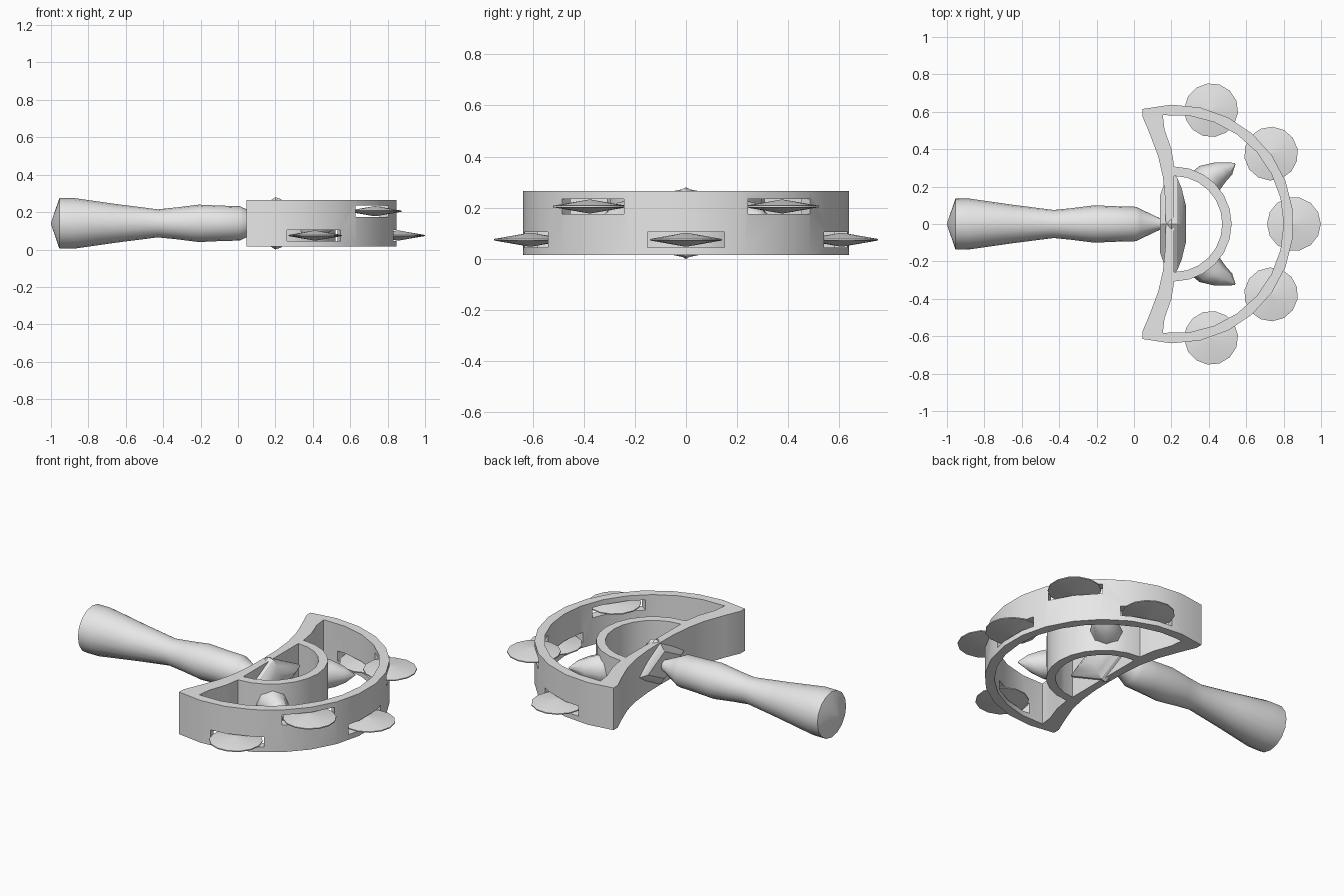
import bpy, bmesh, math
from mathutils import Vector

if "Cube" in bpy.data.objects:
    bpy.data.objects.remove(bpy.data.objects["Cube"])

grey = bpy.data.materials.new("plain grey")
grey.use_nodes = True
grey.diffuse_color = (0.8, 0.8, 0.8, 1)
grey.node_tree.nodes["Principled BSDF"].inputs["Base Color"].default_value = (0.8, 0.8, 0.8, 1)

MID = 0.14           # height of the central plane
CX = 0.215           # centre of the hoop arcs


def finish(name, bm):
    bmesh.ops.remove_doubles(bm, verts=bm.verts, dist=1e-5)
    bmesh.ops.recalc_face_normals(bm, faces=bm.faces)
    me = bpy.data.meshes.new(name)
    bm.to_mesh(me)
    bm.free()
    ob = bpy.data.objects.new(name, me)
    bpy.context.collection.objects.link(ob)
    me.materials.append(grey)
    return ob


def smooth(ob, angle=30):
    bpy.ops.object.select_all(action='DESELECT')
    ob.select_set(True)
    bpy.context.view_layer.objects.active = ob
    bpy.ops.object.shade_smooth_by_angle(angle=math.radians(angle))


def loft(name, rings):
    """Skin equal-length rings of points and cap both ends."""
    bm = bmesh.new()
    rows = [[bm.verts.new(p) for p in r] for r in rings]
    n = len(rows[0])
    for a, b in zip(rows, rows[1:]):
        for i in range(n):
            j = (i + 1) % n
            bm.faces.new((a[i], a[j], b[j], b[i]))
    bm.faces.new(rows[0])
    bm.faces.new(rows[-1])
    return finish(name, bm)


def prism(name, outline, z0, z1):
    return loft(name, [[(x, y, z) for x, y in outline] for z in (z0, z1)])


def arc(r, a0, a1, steps):
    angles = [math.radians(a0 + (a1 - a0) * i / steps) for i in range(steps + 1)]
    return [(CX + r * math.cos(a), r * math.sin(a)) for a in angles]


def cut(ob, cutter):
    mod = ob.modifiers.new("cut", 'BOOLEAN')
    mod.operation = 'DIFFERENCE'
    mod.solver = 'EXACT'
    mod.object = cutter
    bpy.ops.object.select_all(action='DESELECT')
    bpy.context.view_layer.objects.active = ob
    ob.select_set(True)
    bpy.ops.object.modifier_apply(modifier=mod.name)
    bpy.data.objects.remove(cutter)


def mirrored(points):
    """Points from the axis outwards, completed on the other side of y = 0."""
    return points + [(x, -y) for x, y in reversed(points) if y > 0]


# Crescent hoop with an inner half ring
back = [(0.045, 0.575), (0.085, 0.48), (0.13, 0.36), (0.155, 0.25), (0.168, 0.12), (0.17, 0)]
outer = arc(0.638, -105.5, 105.5, 15) + mirrored(back)
hoop = prism("hoop", outer, 0.015, 0.265)

inner_back = [(0.163, 0.505), (0.20, 0.40)]
crescent = (arc(0.585, -96, 96, 14) + inner_back + arc(0.307, 90, -90, 12)
            + [(x, -y) for x, y in reversed(inner_back)])
cut(hoop, prism("crescent_cutter", crescent, -0.2, 0.5))
cut(hoop, prism("half_ring_cutter", arc(0.257, -90, 90, 12), -0.2, 0.5))

# Jingles in slots, alternating low and high
for k, label in zip(range(-2, 3), ("right_rear", "right_front", "middle", "left_front", "left_rear")):
    a = math.radians(36 * k)
    out = Vector((math.cos(a), math.sin(a)))
    side = Vector((-out.y, out.x))
    z = 0.205 if k % 2 else 0.075
    centre = Vector((CX, 0)) + out * 0.62
    corners = [centre + out * u * 0.14 + side * v * 0.15
               for u, v in ((-1, -1), (1, -1), (1, 1), (-1, 1))]
    cut(hoop, prism("slot_cutter", corners, z - 0.03, z + 0.03))
    centre = Vector((CX, 0)) + out * 0.64
    rings = []
    for r, h in ((0.004, -0.027), (0.144, -0.003), (0.144, 0.003), (0.004, 0.027)):
        rings.append([(centre.x + r * math.cos(a + i * math.tau / 14),
                       centre.y + r * math.sin(a + i * math.tau / 14), z + h) for i in range(14)])
    smooth(loft("jingle_" + label, rings))
smooth(hoop)

# Turned handle along x
profile = [(-1.0, 0.004), (-0.955, 0.135), (-0.875, 0.135), (-0.65, 0.103), (-0.43, 0.075),
           (-0.33, 0.085), (-0.21, 0.1), (-0.1, 0.095), (0.01, 0.092), (0.035, 0.08),
           (0.14, 0.03), (0.18, 0.03)]
handle = loft("handle", [[(x, r * math.cos(i * math.tau / 16), MID + r * math.sin(i * math.tau / 16))
                          for i in range(16)] for x, r in profile])
smooth(handle, 40)

# Diamond shaped boss joining the handle to the hoop
sections = [(0.14, 0.155, 0.08), (0.165, 0.225, 0.118), (0.2, 0.27, 0.14),
            (0.23, 0.25, 0.13), (0.255, 0.19, 0.1), (0.277, 0.1, 0.055)]
boss = loft("handle_boss", [[(x, w, MID), (x, 0, MID + h), (x, -w, MID), (x, 0, MID - h)]
                            for x, w, h in sections])
smooth(boss)

# Pointed ears on the inner half ring: edge, edge, half height
ear = [((0.30, 0.27), (0.45, 0.17), 0.09), ((0.35, 0.31), (0.49, 0.225), 0.08),
       ((0.435, 0.33), (0.525, 0.265), 0.05), ((0.54, 0.327), (0.542, 0.318), 0.004)]
for name, s in (("left_ear", 1), ("right_ear", -1)):
    rings = []
    for p, q, h in ear:
        mid = (Vector(p) + Vector(q)) / 2
        half = (Vector(q) - Vector(p)) / 2
        ring = []
        for i in range(8):
            t = i * math.tau / 8
            xy = mid + half * math.cos(t)
            ring.append((xy.x, s * xy.y, MID + h * math.sin(t)))
        rings.append(ring)
    smooth(loft(name, rings), 50)
